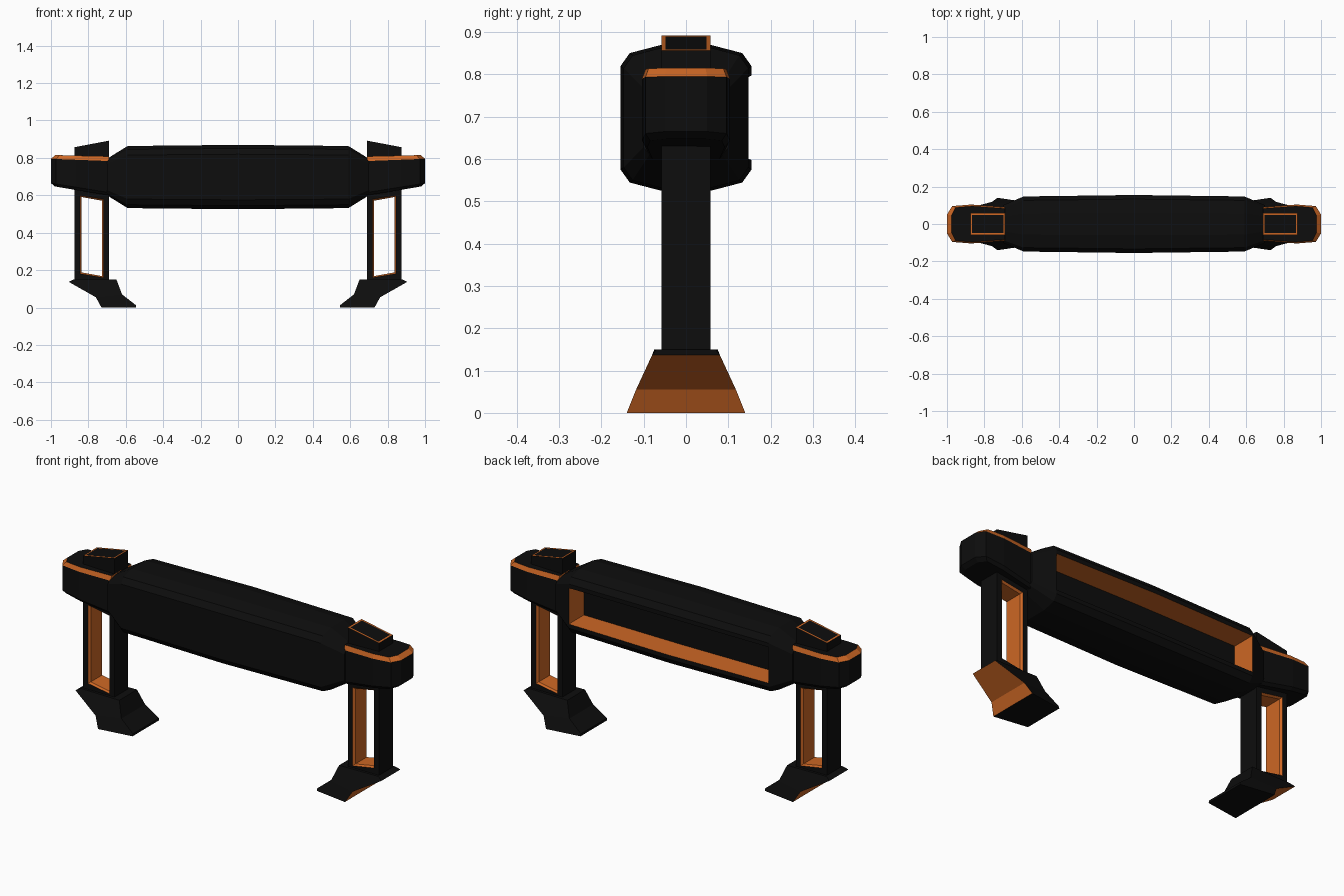
import bpy, bmesh

cube = bpy.data.objects.get("Cube")
if cube:
    bpy.data.objects.remove(cube, do_unlink=True)


def make_material(name, rgb):
    mat = bpy.data.materials.new(name)
    mat.use_nodes = True
    mat.diffuse_color = (*rgb, 1)
    mat.node_tree.nodes["Principled BSDF"].inputs["Base Color"].default_value = (*rgb, 1)
    return mat


MATERIALS = [make_material("matte_black", (0.004, 0.004, 0.004)),
             make_material("burnt_orange", (0.61, 0.135, 0.018))]
BLACK, ORANGE = 0, 1


def finish(name, bm):
    bmesh.ops.recalc_face_normals(bm, faces=bm.faces)
    mesh = bpy.data.meshes.new(name)
    bm.to_mesh(mesh)
    bm.free()
    for mat in MATERIALS:
        mesh.materials.append(mat)
    obj = bpy.data.objects.new(name, mesh)
    bpy.context.collection.objects.link(obj)
    return obj


def add_ring(bm, points):
    return [bm.verts.new(p) for p in points]


def bridge(bm, a, b, color=BLACK):
    """Join two rings with quads; color may be a rule on the edge index."""
    faces = []
    for i in range(len(a)):
        j = (i + 1) % len(a)
        face = bm.faces.new((a[i], a[j], b[j], b[i]))
        face.material_index = color(i) if callable(color) else color
        faces.append(face)
    return faces


# Main housing: faceted loft with an open slot along the back
MID_Z = 0.6975
upper = [(0.155, 0.1), (0.155, 0.122), (0.133, 0.153), (0.06, 0.172)]
upper += [(-y, z) for y, z in reversed(upper[1:])]
outline = upper + [(y, -z) for y, z in reversed(upper)]
slot = [(0.02, -0.1), (0.02, 0.1)]
bm = bmesh.new()


def housing_ring(x, sy, sz, with_slot):
    pts = [(x, y * sy, MID_Z + z * sz) for y, z in outline]
    if with_slot:
        pts += [(x, y, MID_Z + z * sz) for y, z in slot]
    return add_ring(bm, pts)


n = len(outline)
rings = [housing_ring(x, sy, sz, True)
         for x, sy, sz in ((-0.59, 0.95, 0.965), (0, 1, 1), (0.59, 0.95, 0.965))]
for a, b in zip(rings, rings[1:]):
    bridge(bm, a, b, lambda i: ORANGE if i in (n - 1, n + 1) else BLACK)
for x, ring in ((-0.7, rings[0]), (0.7, rings[-1])):
    tip = housing_ring(x, 0.65, 0.57, False)
    bridge(bm, ring[:n], tip)
    bm.faces.new(tip)
    wall = bm.faces.new((ring[n - 1], ring[n], ring[n + 1], ring[0]))
    wall.material_index = ORANGE
finish("main_housing", bm)


# Upright post with a slanted window and a trimmed sloping top
def build_post(name, s):
    bm = bmesh.new()
    outer = [(0.69, 0.14), (0.875, 0.14), (0.875, 0.857), (0.69, 0.892)]
    wide = [(0.719, 0.16), (0.846, 0.181), (0.846, 0.6), (0.719, 0.579)]
    narrow = [(0.728, 0.168), (0.837, 0.188), (0.837, 0.591), (0.728, 0.571)]
    layers = [(outer, -0.058), (wide, -0.058), (narrow, -0.048),
              (narrow, 0.048), (wide, 0.058), (outer, 0.058)]
    rings = [add_ring(bm, [(s * x, y, z) for x, z in pts]) for pts, y in layers]
    for k in range(len(rings)):
        color = ORANGE if k in (1, 2, 3) else BLACK
        faces = bridge(bm, rings[k], rings[(k + 1) % len(rings)], color)
    top = faces[2]
    bmesh.ops.recalc_face_normals(bm, faces=bm.faces)
    trim = bmesh.ops.inset_individual(bm, faces=[top], thickness=0.013)
    for face in trim["faces"]:
        face.material_index = ORANGE
    top.material_index = BLACK
    finish(name, bm)


# End cap wrapped round the post, with a sloping trim band on its upper edge
def build_cap(name, s):
    bm = bmesh.new()
    half = [(0.69, 0.09), (0.87, 0.104), (0.972, 0.096), (1.0, 0.05)]
    plan = half + [(x, -y) for x, y in reversed(half)]

    def ring(z, slope, inset, end):
        pts = []
        for x, y in plan:
            t = (x - 0.69) / 0.31
            pts.append((s * (x - end * t ** 3), y * (1 - inset), z + slope * t))
        return add_ring(bm, pts)

    rings = [ring(0.6, 0.048, 0.12, 0.02), ring(0.615, 0.05, 0, 0),
             ring(0.783, 0.012, 0, 0), ring(0.808, 0.007, 0.08, 0.024)]
    for k in range(3):
        bridge(bm, rings[k], rings[k + 1], ORANGE if k == 2 else BLACK)
    bm.faces.new(rings[0])
    bm.faces.new(rings[-1])
    finish(name, bm)


# Flared foot: a side profile whose width changes point by point
def build_foot(name, s):
    bm = bmesh.new()
    profile = [(0.73, 0, 0.14), (0.76, 0.055, 0.118), (0.905, 0.137, 0.08),
               (0.88, 0.15, 0.07), (0.65, 0.15, 0.075), (0.62, 0.07, 0.1),
               (0.545, 0.012, 0.11), (0.545, 0, 0.113)]
    front = add_ring(bm, [(s * x, -w, z) for x, z, w in profile])
    back = add_ring(bm, [(s * x, w, z) for x, z, w in profile])
    bridge(bm, front, back, lambda i: ORANGE if i < 2 else BLACK)
    for side in (front, back):
        bm.faces.new((side[0], side[1], side[5], side[6], side[7]))
        bm.faces.new(side[1:6])
    finish(name, bm)


for side, s in (("left", 1), ("right", -1)):
    build_post(side + "_post", s)
    build_cap(side + "_end_cap", s)
    build_foot(side + "_foot", s)
